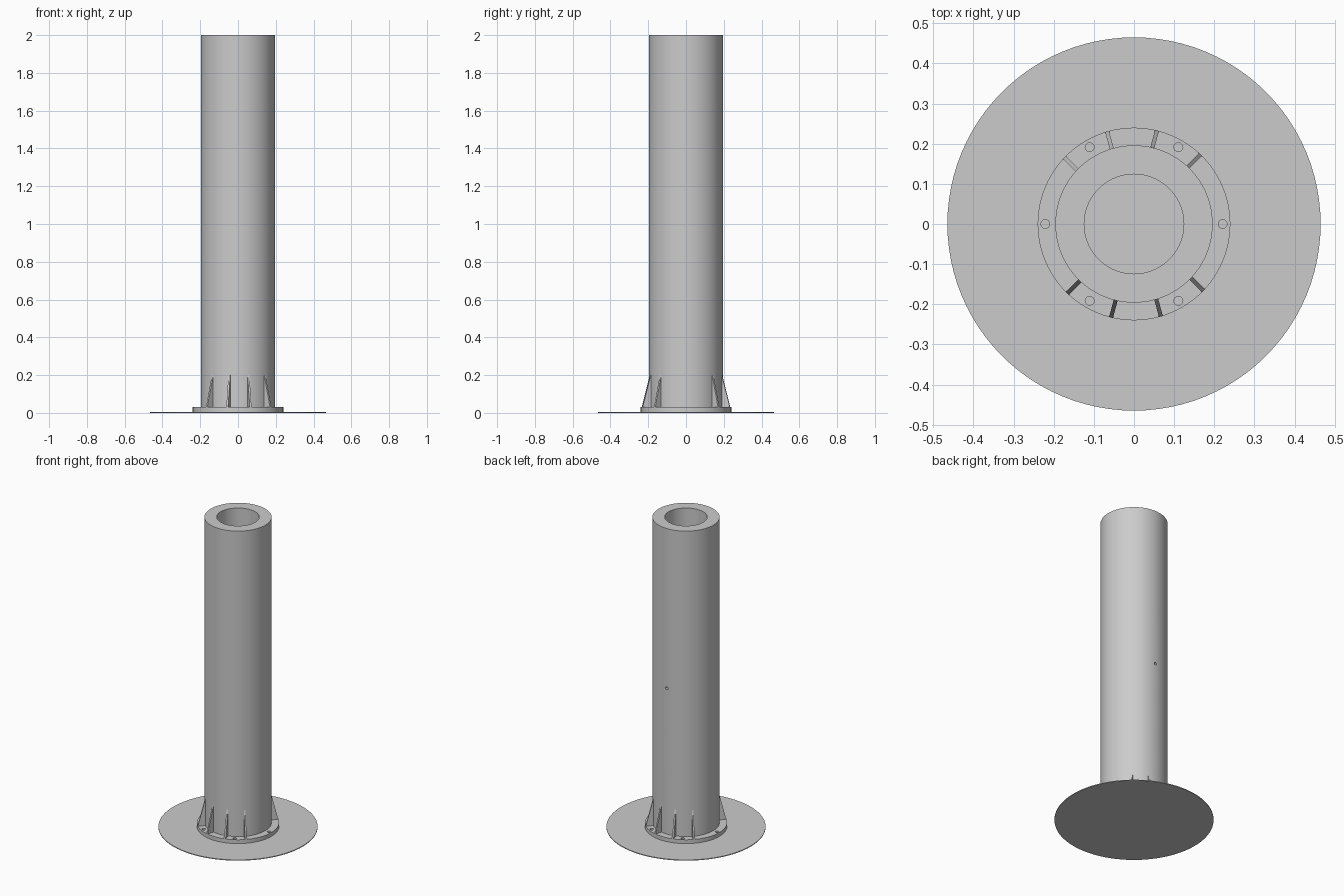
import bpy
import bmesh
import math
from mathutils import Matrix, Vector

cube = bpy.data.objects.get("Cube")
if cube:
    bpy.data.objects.remove(cube, do_unlink=True)

# Dimensions
PLATE_R, PLATE_TOP = 0.465, 0.005
FLANGE_R, FLANGE_TOP = 0.24, 0.03
PIPE_R, BORE_R, PIPE_TOP = 0.196, 0.124, 2.0
RIB_TOP, RIB_THICK = 0.2, 0.01
SEGMENTS = 96

grey = bpy.data.materials.new("plain_grey")
grey.use_nodes = True
colour = (0.6, 0.6, 0.6, 1)
grey.diffuse_color = colour
grey.node_tree.nodes["Principled BSDF"].inputs["Base Color"].default_value = colour


def add_object(name, bm):
    bmesh.ops.recalc_face_normals(bm, faces=bm.faces)
    mesh = bpy.data.meshes.new(name)
    bm.to_mesh(mesh)
    bm.free()
    mesh.materials.append(grey)
    obj = bpy.data.objects.new(name, mesh)
    bpy.context.collection.objects.link(obj)
    return obj


def ring(name, inner, outer, low, high):
    """Revolve a rectangular section into a tube."""
    bm = bmesh.new()
    corners = [(inner, low), (outer, low), (outer, high), (inner, high)]
    verts = [bm.verts.new((r, 0, z)) for r, z in corners]
    edges = [bm.edges.new((verts[i], verts[i - 1])) for i in range(4)]
    bmesh.ops.spin(bm, geom=verts + edges, axis=(0, 0, 1), cent=(0, 0, 0),
                   angle=math.tau, steps=SEGMENTS, use_merge=True)
    bmesh.ops.remove_doubles(bm, verts=bm.verts, dist=0.00001)
    return add_object(name, bm)


def add_cylinder(bm, radius, depth, matrix, sides=24):
    bmesh.ops.create_cone(bm, cap_ends=True, segments=sides, radius1=radius,
                          radius2=radius, depth=depth, matrix=matrix)


def activate(obj):
    bpy.ops.object.select_all(action="DESELECT")
    obj.select_set(True)
    bpy.context.view_layer.objects.active = obj


def drill(obj, bm):
    """Cut the cylinders in bm out of obj."""
    cutter = add_object("drill_cutter", bm)
    cutter.hide_render = True
    mod = obj.modifiers.new("holes", "BOOLEAN")
    mod.operation = "DIFFERENCE"
    mod.solver = "EXACT"
    mod.object = cutter
    activate(obj)
    bpy.ops.object.modifier_apply(modifier=mod.name)
    bpy.data.objects.remove(cutter, do_unlink=True)


# Thin round ground plate
bm = bmesh.new()
add_cylinder(bm, PLATE_R, PLATE_TOP,
             Matrix.Translation((0, 0, PLATE_TOP / 2)), SEGMENTS)
plate = add_object("ground_plate", bm)

# Flange with six bolt holes
flange = ring("flange", PIPE_R - 0.002, FLANGE_R, PLATE_TOP, FLANGE_TOP)
bm = bmesh.new()
for i in range(6):
    turn = Matrix.Rotation(i * math.tau / 6, 4, "Z")
    add_cylinder(bm, 0.011, 0.1, turn @ Matrix.Translation((0.221, 0, 0.02)))
drill(flange, bm)

# Thick-walled pipe with a small cable hole through the back wall
pipe = ring("pipe", BORE_R, PIPE_R, PLATE_TOP, PIPE_TOP)
bm = bmesh.new()
add_cylinder(bm, 0.009, 0.2, Matrix.Translation((0, 0.16, 0.97))
             @ Matrix.Rotation(math.pi / 2, 4, "X"), 16)
drill(pipe, bm)

# Triangular stiffening ribs, four at the front and four at the back
bm = bmesh.new()
section = [(PIPE_R - 0.004, FLANGE_TOP), (FLANGE_R, FLANGE_TOP),
           (PIPE_R, RIB_TOP), (PIPE_R - 0.004, RIB_TOP)]
for base in (0, 180):
    for angle in (45, 75, 105, 135):
        turn = Matrix.Rotation(math.radians(base + angle), 3, "Z")
        face = bm.faces.new([bm.verts.new(turn @ Vector((r, 0, z)))
                             for r, z in section])
        out = bmesh.ops.extrude_face_region(bm, geom=[face], use_keep_orig=True)
        moved = [v for v in out["geom"] if isinstance(v, bmesh.types.BMVert)]
        bmesh.ops.translate(bm, verts=moved, vec=turn @ Vector((0, RIB_THICK, 0)))
ribs = add_object("stiffening_ribs", bm)

# Smooth the round parts, keep their rims sharp
for obj in (plate, flange, pipe):
    activate(obj)
    bpy.ops.object.shade_smooth_by_angle(angle=math.radians(30))
